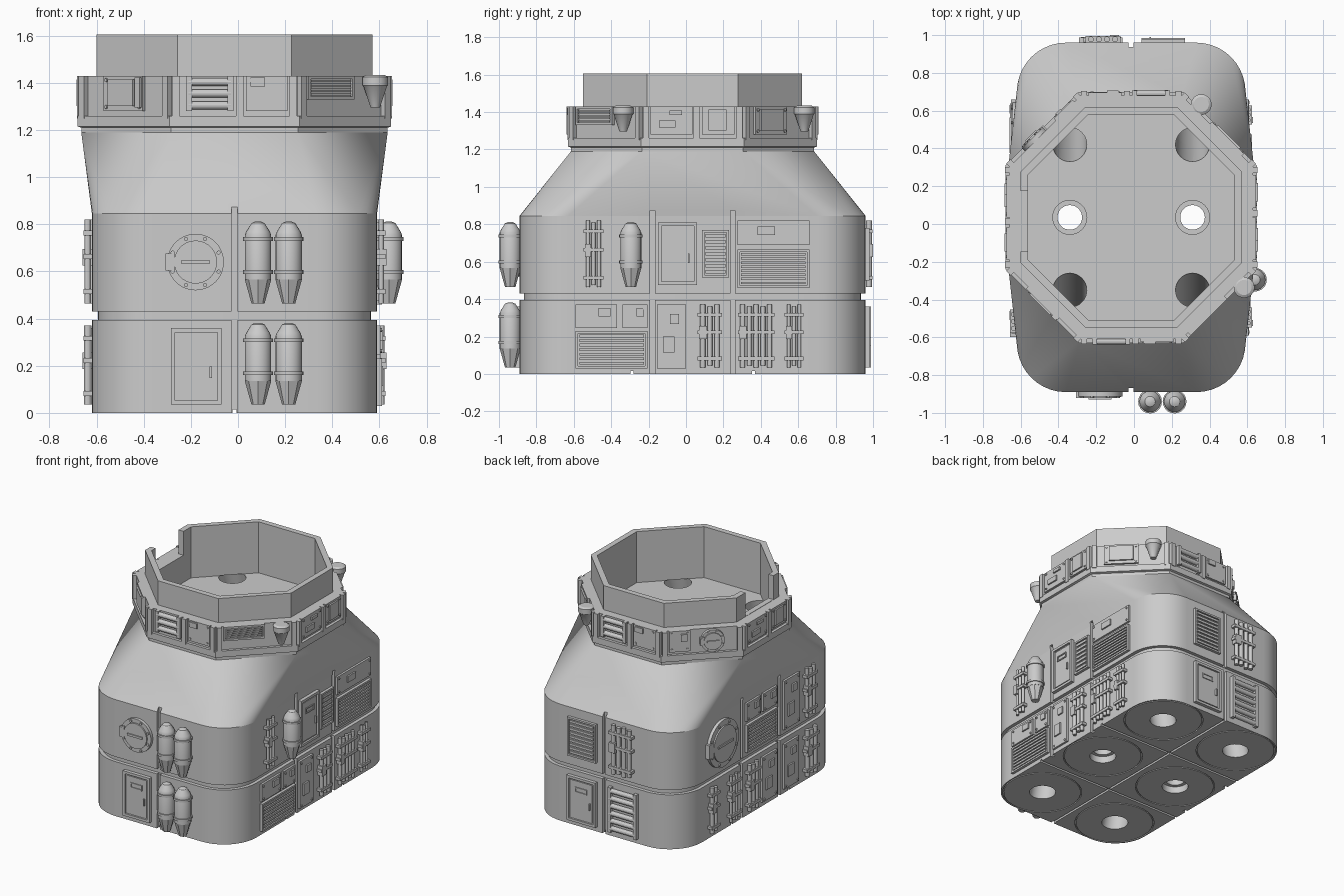
import bpy, bmesh
from math import pi, cos, sin, radians
from mathutils import Matrix, Vector

cube = bpy.data.objects.get("Cube")
if cube:
    bpy.data.objects.remove(cube, do_unlink=True)

CX, CY = -0.015, 0.035
HX, HY, ROUND = 0.605, 0.925, 0.26

grey = bpy.data.materials.new("plain grey")
grey.use_nodes = True
grey.diffuse_color = (0.6, 0.6, 0.6, 1)
grey.node_tree.nodes["Principled BSDF"].inputs["Base Color"].default_value = (0.6, 0.6, 0.6, 1)


def frame(deg, dist, shift=0):
    """Local axes on a wall: u sideways, v up, w outward."""
    a = radians(deg)
    w, u = Vector((cos(a), sin(a), 0)), Vector((-sin(a), cos(a), 0))
    o = Vector((CX, CY, 0)) + w * dist + u * shift
    return Matrix(((u.x, 0, w.x, o.x), (u.y, 0, w.y, o.y), (0, 1, 0, 0), (0, 0, 0, 1)))


PLAN = Matrix(((1, 0, 0, CX), (0, 0, -1, CY), (0, 1, 0, 0), (0, 0, 0, 1)))


class Part:
    def __init__(self):
        self.bm = bmesh.new()

    def box(self, u0, u1, v0, v1, w1, w0=-0.01):
        m = Matrix.Translation(((u0 + u1) / 2, (v0 + v1) / 2, (w0 + w1) / 2))
        m = m @ Matrix.Diagonal((u1 - u0, v1 - v0, w1 - w0, 1))
        bmesh.ops.create_cube(self.bm, size=1, matrix=m)

    def rod(self, at, axis, r, length, n=12):
        turn = {"u": Matrix.Rotation(pi / 2, 4, "Y"), "v": Matrix.Rotation(pi / 2, 4, "X"), "w": Matrix()}[axis]
        bmesh.ops.create_cone(self.bm, cap_ends=True, segments=n, radius1=r, radius2=r, depth=length,
                              matrix=Matrix.Translation(at) @ turn)

    def loft(self, rings, closed=False):
        loops = [[self.bm.verts.new(p) for p in ring] for ring in rings]
        pairs = list(zip(loops, loops[1:])) + ([(loops[-1], loops[0])] if closed else [])
        for a, b in pairs:
            for i in range(len(a)):
                j = (i + 1) % len(a)
                self.bm.faces.new((a[i], a[j], b[j], b[i]))
        if not closed:
            self.bm.faces.new(loops[0])
            self.bm.faces.new(loops[-1])

    def lathe(self, profile, n, u=0, w=0, lean=0, phase=0, closed=False):
        self.loft([[(u + r * cos(phase + 2 * pi * i / n), v, w + lean * k + r * sin(phase + 2 * pi * i / n))
                    for i in range(n)] for k, (r, v) in enumerate(profile)], closed)

    def done(self, name, matrix=Matrix()):
        self.bm.transform(matrix)
        bmesh.ops.recalc_face_normals(self.bm, faces=self.bm.faces)
        me = bpy.data.meshes.new(name)
        self.bm.to_mesh(me)
        me.materials.append(grey)
        ob = bpy.data.objects.new(name, me)
        bpy.context.collection.objects.link(ob)
        return ob


def outline(z, inset=0, n=10):
    pts = []
    r = ROUND - inset
    for k, (sx, sy) in enumerate(((1, 1), (-1, 1), (-1, -1), (1, -1))):
        for i in range(n + 1):
            a = (k + i / n) * pi / 2
            pts.append((CX + sx * (HX - ROUND) + r * cos(a), CY + sy * (HY - ROUND) + r * sin(a), z))
    return pts


# Main hull with the recessed waist
p = Part()
p.loft([outline(z, i) for z, i in ((0, 0), (0.395, 0), (0.395, 0.025), (0.43, 0.025), (0.43, 0), (0.845, 0))])
body = p.done("hull")

# Shoulder from the rounded plan to the octagon
p = Part()
for co in outline(0.845):
    p.bm.verts.new(co)
for i in range(8):
    a, r = (i + 0.5) * pi / 4, 0.65 / cos(pi / 8)
    p.bm.verts.new((CX + r * cos(a), CY + r * sin(a), 1.19))
bmesh.ops.convex_hull(p.bm, input=p.bm.verts[:])
bmesh.ops.dissolve_limit(p.bm, angle_limit=0.005, verts=p.bm.verts[:], edges=p.bm.edges[:])
shoulder = p.done("shoulder")

# Octagonal collar with an open cup
p = Part()
steps = ((0.65, 1.19), (0.65, 1.21), (0.665, 1.215), (0.665, 1.26), (0.645, 1.26), (0.645, 1.43),
         (0.585, 1.43), (0.585, 1.605), (0.545, 1.605), (0.545, 1.235))
p.lathe([(a / cos(pi / 8), z) for a, z in steps], 8, phase=pi / 8)
collar = p.done("collar", PLAN)

# Cutters: tubes, base rings, seams, base grooves, rim notch
tubes = Part()
for sx in (-0.325, 0.325):
    tubes.lathe([(0.09, -0.05), (0.09, 0.05), (0.065, 0.05), (0.065, 1.2), (0.09, 1.2), (0.09, 1.3)], 32, sx)
    for s in (-1, 1):
        tubes.lathe([(0.09, -0.02), (0.09, 1.236)], 32, sx, s * 0.65, lean=-s * 0.265)
    for w in (-0.65, 0, 0.65):
        tubes.lathe([(0.265, -0.02), (0.273, -0.02), (0.273, 0.01), (0.265, 0.01)], 48, sx, w, closed=True)
tubes = tubes.done("tube_cutter", PLAN)
seams = []
for deg, dist, spots in ((-90, HY, (0,)), (90, HY, (0,)), (0, HX, (-0.215, 0.215)), (180, HX, (-0.215, 0.215))):
    p = Part()
    for u in spots:
        p.box(u - 0.013, u + 0.013, -0.05, 0.875, 0.05, -0.022)
    seams.append(p.done("seam_cutter", frame(deg, dist)))
p = Part()
p.box(-0.008, 0.008, -0.05, 0.015, 2, -2)
long_groove = p.done("long_groove_cutter", PLAN)
p = Part()
for w in (-0.325, 0.325):
    p.box(-2, 2, -0.05, 0.015, w + 0.008, w - 0.008)
cross_groove = p.done("cross_groove_cutter", PLAN)
p = Part()
p.box(-0.14, 0.18, 1.432, 1.8, 0.1, -0.1)
notch = p.done("notch_cutter", frame(180, 0.56))

cuts = {body: [tubes, long_groove, cross_groove] + seams, shoulder: [tubes] + seams, collar: [tubes, notch]}
for ob, cutters in cuts.items():
    for c in cutters:
        c.hide_render = True
        mod = ob.modifiers.new("cut", "BOOLEAN")
        mod.operation, mod.solver, mod.object = "DIFFERENCE", "EXACT", c
    bpy.context.view_layer.update()
    me = bpy.data.meshes.new_from_object(ob.evaluated_get(bpy.context.evaluated_depsgraph_get()))
    ob.modifiers.clear()
    ob.data = me
for c in [tubes, long_groove, cross_groove, notch] + seams:
    bpy.data.objects.remove(c, do_unlink=True)


# Fittings, each drawn in wall coordinates
def border(p, u0, u1, v0, v1, t, w):
    p.box(u0, u0 + t, v0, v1, w)
    p.box(u1 - t, u1, v0, v1, w)
    p.box(u0 + t, u1 - t, v0, v0 + t, w)
    p.box(u0 + t, u1 - t, v1 - t, v1, w)


def vent(f, name, u0, u1, v0, v1, n=7):
    p = Part()
    p.box(u0, u1, v0, v1, 0.008)
    border(p, u0, u1, v0, v1, 0.013, 0.02)
    step = (v1 - v0 - 0.03) / n
    for i in range(n):
        v = v0 + 0.015 + i * step
        p.box(u0 + 0.02, u1 - 0.02, v + step * 0.2, v + step * 0.8, 0.018)
    p.done(name + "_vent", f)


def door(f, name, u0, u1, v0, v1):
    p = Part()
    p.box(u0, u1, v0, v1, 0.012)
    border(p, u0, u1, v0, v1, 0.018, 0.025)
    p.box(u0 + 0.028, u1 - 0.028, v0 + 0.028, v1 - 0.028, 0.018)
    h, m = v1 - v0, (u0 + u1) / 2
    border(p, m - 0.05, m + 0.045, v1 - h * 0.34, v1 - h * 0.22, 0.008, 0.024)
    p.box(u1 - 0.05, u1 - 0.041, v0 + h * 0.35, v0 + h * 0.5, 0.03)
    p.done(name + "_door", f)


def panel(f, name, u0, u1, v0, v1, plates=((0.55, 0.85, 0.5, 0.85),)):
    p = Part()
    p.box(u0, u1, v0, v1, 0.015)
    for u in (u0 + 0.018, u1 - 0.018):
        for v in (v0 + 0.018, v1 - 0.018):
            p.rod((u, v, 0.015), "w", 0.008, 0.012, 8)
    du, dv = u1 - u0, v1 - v0
    for a, b, c, d in plates:
        p.box(u0 + a * du, u0 + b * du, v0 + c * dv, v0 + d * dv, 0.026)
    p.done(name + "_panel", f)


def pipes(f, name, u0, u1, v0, v1, n=3):
    p = Part()
    gap = (u1 - u0) / n
    for i in range(n):
        drop = 0.02 * (i % 2)
        p.rod((u0 + gap * (i + 0.5), (v0 + v1) / 2, 0.018), "v", min(gap * 0.36, 0.016), v1 - v0 - drop)
    for t in (0.14, 0.56, 0.84):
        v = v0 + t * (v1 - v0)
        p.box(u0 - 0.008, u1 + 0.008, v - 0.01, v + 0.01, 0.036)
    v = v0 + 0.45 * (v1 - v0)
    p.box(u0, u0 + gap * 1.1, v, v + 0.07, 0.04)
    p.done(name + "_pipes", f)


def bars(f, name, u0, u1, v0, v1, n):
    p = Part()
    p.box(u0, u0 + 0.025, v0, v1, 0.028)
    p.box(u1 - 0.025, u1, v0, v1, 0.028)
    for i in range(n):
        p.rod(((u0 + u1) / 2, v0 + (i + 0.5) * (v1 - v0) / n, 0.012), "u", 0.017, u1 - u0 - 0.02)
    p.done(name + "_bars", f)


def bottle(f, name, u, v):
    p = Part()
    p.lathe([(0.028, 0), (0.056, 0.1)], 8, u, 0.05)
    p.lathe([(0.056, 0.1), (0.056, 0.29), (0.05, 0.305), (0.028, 0.34), (0.012, 0.347)], 20, u, 0.05)
    for z in (0.125, 0.265):
        p.lathe([(0.063, z), (0.063, z + 0.016)], 20, u, 0.05)
    p.box(u - 0.02, u + 0.02, 0.13, 0.27, 0.03)
    p.done(name + "_bottle", f @ Matrix.Translation((0, v, 0)))


def hatch(f, name, u, v, r):
    p = Part()
    p.rod((u, v, 0.005), "w", r, 0.034, 40)
    p.rod((u, v, 0.015), "w", r * 0.76, 0.034, 40)
    p.box(u - r * 0.5, u + r * 0.5, v - 0.008, v + 0.008, 0.04)
    p.box(u - r * 1.06, u - r * 0.75, v - r * 0.3, v + r * 0.3, 0.03)
    for i in range(8):
        a = (i + 0.5) * pi / 4
        p.rod((u + r * 0.88 * cos(a), v + r * 0.88 * sin(a), 0.023), "w", 0.009, 0.014, 8)
    p.done(name + "_hatch", f)


def lamp(f, name, u):
    p = Part()
    p.lathe([(0.02, 1.295), (0.05, 1.385), (0.055, 1.39), (0.055, 1.425), (0.04, 1.434)], 20, u, 0.04)
    p.done(name + "_lamp", f)


LOW, HIGH = (0.035, 0.36), (0.465, 0.82)
TWO = ((0.45, 0.75, 0.7, 0.85), (0.2, 0.6, 0.25, 0.5))

# Front wall
f = frame(-90, HY, -CX)
hatch(f, "front", -0.18, 0.64, 0.12)
door(f, "front", -0.285, -0.07, *LOW)
for u in (0.085, 0.215):
    for v in (0.035, 0.465):
        bottle(f, "front", u, v)

# Back wall
f = frame(90, HY, CX)
vent(f, "back", -0.27, -0.04, 0.5, 0.78, 9)
door(f, "back", -0.27, -0.04, *LOW)
pipes(f, "back", 0.08, 0.25, *HIGH, 4)
bars(f, "back", 0.06, 0.29, *LOW, 6)

# Wall on the +x side
f = frame(0, HX, -CY)
pipes(f, "left_upper", -0.54, -0.45, *HIGH)
bottle(f, "left", -0.295, 0.465)
door(f, "left", -0.15, 0.06, 0.475, 0.81)
vent(f, "left_narrow", 0.085, 0.23, 0.515, 0.77)
panel(f, "left_upper", 0.275, 0.66, 0.69, 0.82, ((0.28, 0.52, 0.4, 0.75),))
vent(f, "left_upper", 0.275, 0.66, 0.46, 0.665, 8)
panel(f, "left_lower", -0.59, -0.37, 0.245, 0.37)
panel(f, "left_small", -0.34, -0.205, 0.245, 0.37)
vent(f, "left_lower", -0.59, -0.205, 0.03, 0.23)
panel(f, "left_tall", -0.155, 0, 0.03, 0.37, TWO)
for u0, u1, n in ((0.07, 0.185, 3), (0.285, 0.465, 5), (0.535, 0.62, 3)):
    pipes(f, "left_lower", u0, u1, 0.035, 0.37, n)

# Wall on the -x side
f = frame(180, HX, -CY)
hatch(f, "right", -0.41, 0.64, 0.17)
panel(f, "right_upper", -0.14, 0.02, 0.69, 0.82)
panel(f, "right_small", 0.05, 0.21, 0.69, 0.82)
vent(f, "right_upper", -0.14, 0.21, 0.465, 0.665)
panel(f, "right_tall", 0.29, 0.47, *HIGH, TWO)
pipes(f, "right_upper", 0.53, 0.64, *HIGH)
for u0, u1, n in ((-0.56, -0.48, 2), (-0.34, -0.22, 4), (-0.13, -0.01, 3), (0.53, 0.66, 3)):
    pipes(f, "right_lower", u0, u1, 0.035, 0.37, n)
panel(f, "right_lower", 0.04, 0.21, *LOW, TWO)
panel(f, "right_end", 0.29, 0.46, *LOW, TWO)

# Collar fittings, facet by facet
Z = (1.28, 1.43)
for deg in range(0, 360, 45):
    f = frame(deg, 0.645)
    p = Part()
    for u in (-0.25, 0.25) if deg % 90 else (-0.25, 0.022, 0.25):
        p.box(u - 0.016, u + 0.016, 1.25, 1.43, 0.024)
    p.done("collar_posts", f)
    if deg in (90, 270):
        bars(f, "collar", -0.205, -0.005, *Z, 3)
        panel(f, "collar", 0.05, 0.225, *Z, ((0.1, 0.45, 0.7, 0.95),))
    elif deg in (0, 180):
        panel(f, "collar_wide", -0.225, 0, *Z, TWO)
        panel(f, "collar", 0.05, 0.225, *Z, ((0.2, 0.75, 0.15, 0.9),))
    elif deg == 315:
        vent(f, "collar", -0.22, 0.055, 1.33, 1.43, 5)
        lamp(f, "collar", 0.16)
    elif deg == 45:
        panel(f, "collar", -0.185, 0.055, *Z, ((0.15, 0.85, 0.15, 0.9),))
        lamp(f, "collar", 0.16)
    elif deg == 225:
        panel(f, "collar", -0.126, 0.107, *Z, ((0.15, 0.8, 0.15, 0.9), (0.85, 0.98, 0.1, 0.95)))
    else:
        panel(f, "collar", -0.22, -0.08, *Z)
        hatch(f, "collar", 0.07, 1.345, 0.08)

# Smooth the curves, keep edges sharp
bpy.ops.object.select_all(action="DESELECT")
for ob in bpy.context.collection.objects:
    if ob.type == "MESH":
        ob.select_set(True)
        bpy.context.view_layer.objects.active = ob
bpy.ops.object.shade_smooth_by_angle(angle=radians(28))
